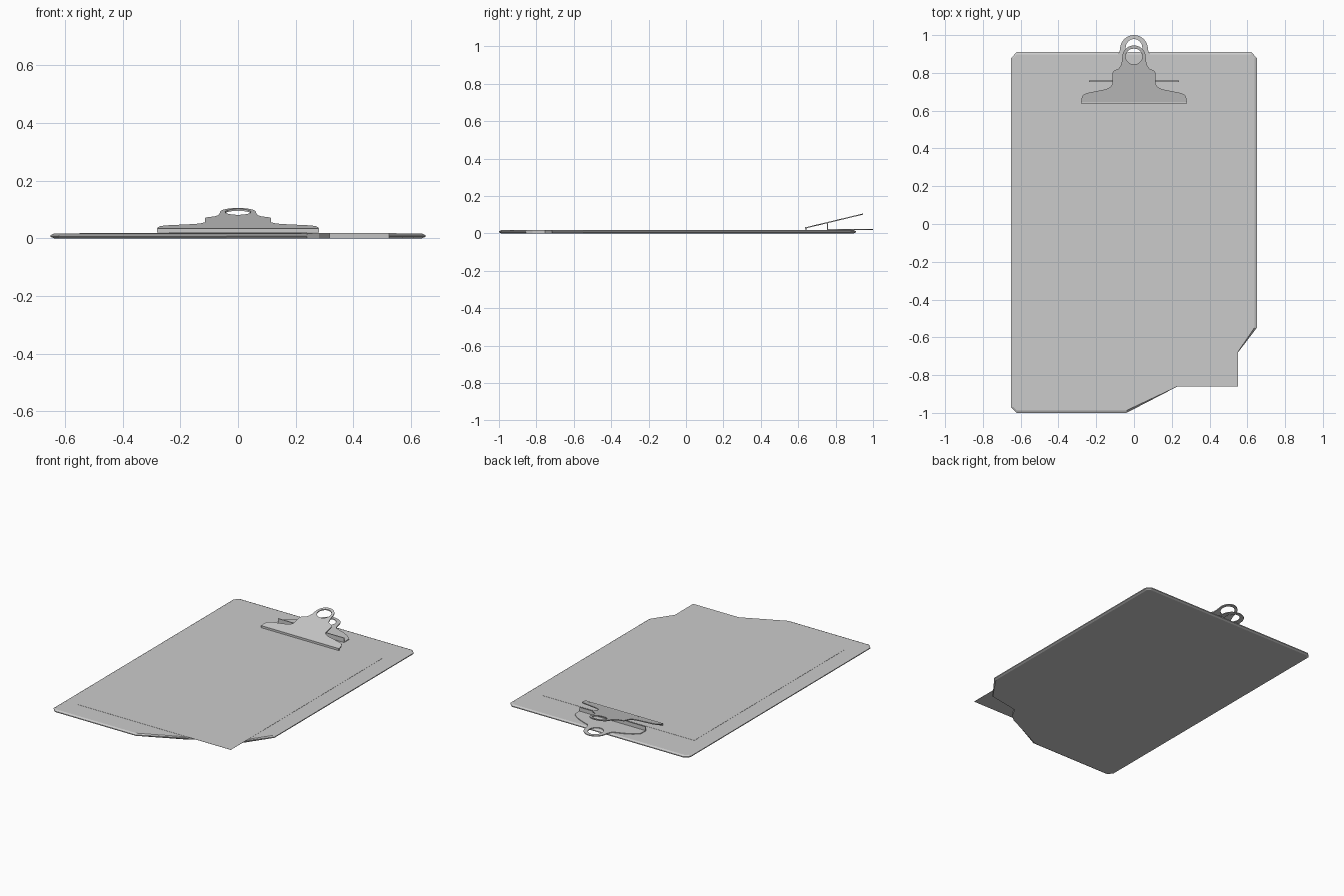
import bpy, bmesh, math
from mathutils import Matrix

if "Cube" in bpy.data.objects:
    bpy.data.objects.remove(bpy.data.objects["Cube"])


def link_bmesh(name, bm):
    bmesh.ops.recalc_face_normals(bm, faces=bm.faces)
    me = bpy.data.meshes.new(name)
    bm.to_mesh(me)
    bm.free()
    ob = bpy.data.objects.new(name, me)
    bpy.context.collection.objects.link(ob)
    return ob


def box(name, x, y0, y1, z0, z1):
    bm = bmesh.new()
    bmesh.ops.create_cube(bm, size=1)
    for v in bm.verts:
        v.co = (v.co.x * 2 * x, y1 if v.co.y > 0 else y0, z1 if v.co.z > 0 else z0)
    return link_bmesh(name, bm)


def arc(cy, rx, ry, a0, a1, n):
    return [(rx * math.cos(a0 + (a1 - a0) * i / n), cy + ry * math.sin(a0 + (a1 - a0) * i / n))
            for i in range(n + 1)]


def plate(name, half, hole, z, thick, slope=0, pivot=0):
    """Mirrored flat outline with a hole, given thickness and tilted along y."""
    outline = half + [(-x, y) for x, y in reversed(half) if x > 1e-5]
    cu = bpy.data.curves.new(name, 'CURVE')
    cu.dimensions = '2D'
    cu.fill_mode = 'BOTH'
    cu.extrude = thick / 2
    for pts in (outline, hole):
        s = cu.splines.new('POLY')
        s.points.add(len(pts) - 1)
        for p, (x, y) in zip(s.points, pts):
            p.co = (x, y, 0, 1)
        s.use_cyclic_u = True
    tmp = bpy.data.objects.new(name + "_outline", cu)
    bpy.context.collection.objects.link(tmp)
    bpy.context.view_layer.update()
    me = bpy.data.meshes.new_from_object(tmp.evaluated_get(bpy.context.evaluated_depsgraph_get()))
    bpy.data.objects.remove(tmp)
    shear = Matrix.Identity(4)
    shear[2][1] = slope
    shear[2][3] = z - slope * pivot
    me.transform(shear)
    ob = bpy.data.objects.new(name, me)
    bpy.context.collection.objects.link(ob)
    return ob


# Board with bevelled rim and a broken front right corner
edge = [(-.62, -1), (-.04, -1), (.24, -.855), (.28, -.82), (.317, -.754), (.523, -.716),
        (.65, -.55), (.65, .88), (.62, .91), (-.62, .91), (-.65, .88), (-.65, -.97)]
bm = bmesh.new()
loops = []
for z, d in ((0, .013), (.006, 0), (.0115, 0), (.0175, .013)):
    loops.append([bm.verts.new((max(-.65 + d, min(.65 - d, x)),
                                max(-1 + d, min(.91 - d, y)), z)) for x, y in edge])
for a, b in zip(loops, loops[1:]):
    for i in range(len(edge)):
        j = (i + 1) % len(edge)
        bm.faces.new((a[i], a[j], b[j], b[i]))
bm.faces.new(loops[0])
bm.faces.new(loops[-1])
link_bmesh("board", bm)

# Paper sheet lying on the board, overhanging the broken corner
box("paper_sheet", .55, -.86, .70, .0178, .0188)

# Clip base plate with hanging loop
base_half = [(0, .757), (.238, .757), (.238, .805), (.225, .818), (.20, .838), (.164, .857),
             (.12, .874), (.09, .884), (.078, .91)] + arc(.925, .074, .075, 0, math.pi / 2, 10)
base_hole = arc(.93, .045, .05, 0, math.tau * 15 / 16, 15)
plate("clip_base", base_half, base_hole, .0195, .005)

# Upright flange at the front of the base
box("clip_flange", .238, .753, .759, .018, .047)
box("clip_spring_support", .11, .753, .759, .04, .057)

# Sloping lever with thumb hole
lever_half = [(0, .642), (.28, .642), (.278, .665), (.27, .683), (.25, .693), (.2, .703), (.15, .713),
              (.127, .724), (.115, .738), (.115, .80), (.105, .812), (.082, .822), (.07, .838),
              (.064, .86)] + arc(.885, .062, .06, 0, math.pi / 2, 10)
lever_hole = arc(.887, .045, .042, 0, math.tau * 15 / 16, 15)
plate("clip_lever", lever_half, lever_hole, .030, .006, slope=.24, pivot=.642)

# Gripping lip along the front of the lever
box("clip_lip", .28, .637, .646, .021, .034)
